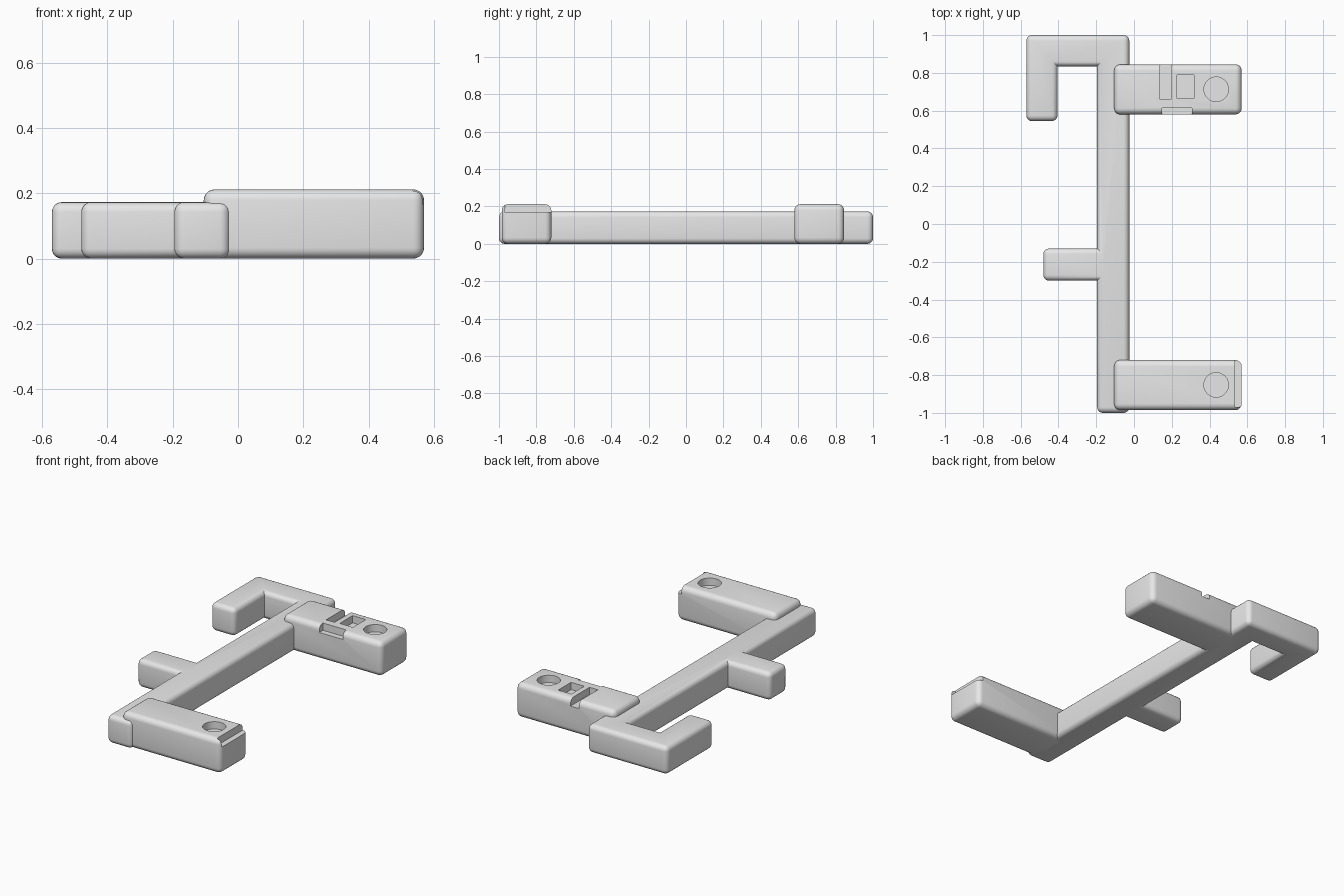
import bpy, bmesh, math

if "Cube" in bpy.data.objects:
    bpy.data.objects.remove(bpy.data.objects["Cube"])

grey = bpy.data.materials.new("plain grey")
grey.diffuse_color = (0.8, 0.8, 0.8, 1)
grey.use_nodes = True
grey.node_tree.nodes["Principled BSDF"].inputs["Base Color"].default_value = grey.diffuse_color


def make_object(name, bm):
    bmesh.ops.recalc_face_normals(bm, faces=bm.faces)
    mesh = bpy.data.meshes.new(name)
    bm.to_mesh(mesh)
    bm.free()
    mesh.materials.append(grey)
    obj = bpy.data.objects.new(name, mesh)
    bpy.context.collection.objects.link(obj)
    return obj


def rounded_bar(name, outline, height, radius):
    """Extrude an outline and round every edge except the inner vertical corners."""
    bm = bmesh.new()
    face = bm.faces.new([bm.verts.new((x, y, 0)) for x, y in outline])
    ext = bmesh.ops.extrude_face_region(bm, geom=[face])
    top = [v for v in ext["geom"] if isinstance(v, bmesh.types.BMVert)]
    bmesh.ops.translate(bm, verts=top, vec=(0, 0, height))
    bmesh.ops.recalc_face_normals(bm, faces=bm.faces)
    bm.normal_update()
    edges = [e for e in bm.edges if e.is_convex]
    bmesh.ops.bevel(bm, geom=edges, offset=radius, offset_type='OFFSET',
                    segments=5, profile=0.5, affect='EDGES', clamp_overlap=True)
    return make_object(name, bm)


def rect(x0, x1, y0, y1):
    return [(x0, y0), (x1, y0), (x1, y1), (x0, y1)]


def box_cutter(x0, x1, y0, y1, z0, z1=0.3):
    bm = bmesh.new()
    bmesh.ops.create_cube(bm, size=1)
    for v in bm.verts:
        v.co = (x1 if v.co.x > 0 else x0, y1 if v.co.y > 0 else y0,
                z1 if v.co.z > 0 else z0)
    return make_object("cutter", bm)


def hole_cutter(x, y, r, z0, z1=0.3):
    bm = bmesh.new()
    bmesh.ops.create_cone(bm, cap_ends=True, segments=48, radius1=r, radius2=r,
                          depth=z1 - z0)
    bmesh.ops.translate(bm, verts=bm.verts, vec=(x, y, (z0 + z1) / 2))
    return make_object("cutter", bm)


def finish(obj, cutters=()):
    bpy.ops.object.select_all(action='DESELECT')
    bpy.context.view_layer.objects.active = obj
    obj.select_set(True)
    for c in cutters:
        mod = obj.modifiers.new("cut", 'BOOLEAN')
        mod.operation = 'DIFFERENCE'
        mod.solver = 'EXACT'
        mod.object = c
        bpy.ops.object.modifier_apply(modifier=mod.name)
        bpy.data.objects.remove(c)
    bpy.ops.object.shade_smooth_by_angle(angle=math.radians(30))


# Long spine with the hook at the back and the short peg on the left
frame = rounded_bar("hooked_frame", [
    (-0.195, -1.0), (-0.025, -1.0), (-0.025, 1.0), (-0.57, 1.0),
    (-0.57, 0.545), (-0.405, 0.545), (-0.405, 0.835), (-0.195, 0.835),
    (-0.195, -0.13), (-0.48, -0.13), (-0.48, -0.30), (-0.195, -0.30)], 0.173, 0.03)
finish(frame)

# Taller arms on the right
ARM_TOP, FLOOR = 0.212, 0.167
back_arm = rounded_bar("back_arm", rect(-0.105, 0.57, 0.58, 0.845), ARM_TOP, 0.033)
finish(back_arm, [
    hole_cutter(0.435, 0.713, 0.065, FLOOR),          # round socket
    box_cutter(0.227, 0.317, 0.665, 0.79, FLOOR),     # square pocket
    box_cutter(0.138, 0.195, 0.66, 0.90, FLOOR),      # groove open to the back
    box_cutter(0.147, 0.307, 0.50, 0.615, FLOOR)])    # notch in the front edge

front_arm = rounded_bar("front_arm", rect(-0.105, 0.57, -0.985, -0.72), ARM_TOP, 0.033)
finish(front_arm, [
    hole_cutter(0.435, -0.852, 0.065, FLOOR),         # round socket
    box_cutter(0.536, 0.65, -0.968, -0.65, FLOOR)])   # step at the tip
